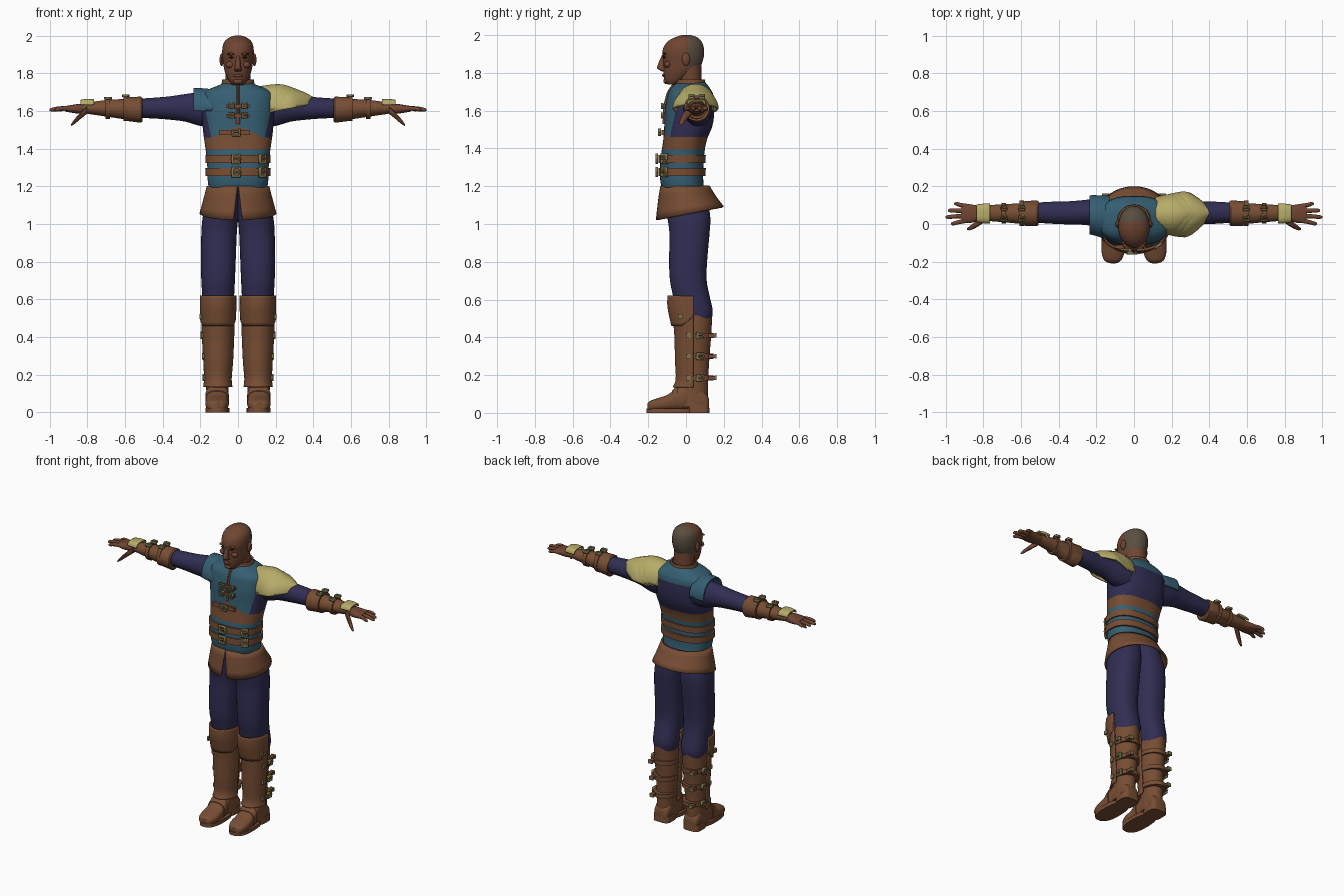
import bpy, bmesh, math
from mathutils import Vector

cube = bpy.data.objects.get("Cube")
if cube:
    bpy.data.objects.remove(cube, do_unlink=True)


def material(name, *rgb):
    m = bpy.data.materials.new(name)
    m.use_nodes = True
    m.diffuse_color = (*rgb, 1)
    node = next(n for n in m.node_tree.nodes if n.type == 'BSDF_PRINCIPLED')
    node.inputs["Base Color"].default_value = (*rgb, 1)
    node.inputs["Roughness"].default_value = 0.8
    return m


skin = material("brown_skin", .16, .06, .032)
hair = material("cropped_hair", .10, .075, .05)
leather = material("leather", .185, .075, .034)
navy = material("navy_cloth", .03, .027, .085)
teal = material("teal_cloth", .036, .115, .17)
gold = material("pale_gold", .47, .41, .14)
brass = material("old_brass", .20, .18, .075)
dark = material("dark_eye", .02, .014, .01)


def finish(bm, name, mats, mirror=False, solid=0.0, rule=None):
    """Turn a bmesh into an object with sharp creases, colours and modifiers."""
    bmesh.ops.recalc_face_normals(bm, faces=bm.faces)
    for f in bm.faces:
        f.smooth = True
        if rule:
            f.material_index = rule(f.calc_center_median())
    for e in bm.edges:
        e.smooth = e.calc_face_angle(0) < 0.65
    mesh = bpy.data.meshes.new(name)
    bm.to_mesh(mesh)
    bm.free()
    for m in mats if isinstance(mats, list) else [mats]:
        mesh.materials.append(m)
    ob = bpy.data.objects.new(name, mesh)
    bpy.context.collection.objects.link(ob)
    if solid:
        mod = ob.modifiers.new("thickness", 'SOLIDIFY')
        mod.thickness, mod.offset = solid, 0
    if mirror:
        ob.modifiers.new("mirror", 'MIRROR')
    return ob


def smooth_rings(rings, steps):
    """Catmull-Rom interpolation between cross-sections."""
    out, last = [], len(rings) - 1
    for i in range(last):
        p = [rings[min(max(i + k, 0), last)] for k in (-1, 0, 1, 2)]
        for s in range(steps):
            t = s / steps
            out.append([b + t * ((c - a) + t * ((2*a - 5*b + 4*c - d) + t * (3*b - a - 3*c + d))) / 2
                        if steps > 1 else b for a, b, c, d in zip(*p)])
    return out + [rings[last]]


def loft(name, mats, rings, axis='Z', n=32, steps=4, power=2.0, shell=0.0,
         cuts=(), slices=(), mirror=False, rule=None):
    """Rings are (position on axis, a min, a max, b min, b max)."""
    bm, loops = bmesh.new(), []
    for t, a0, a1, b0, b1 in smooth_rings(rings, steps):
        loop = []
        for i in range(n):
            ang = math.tau * (i + .5) / n
            ca, sa = math.cos(ang), math.sin(ang)
            a = (a0 + a1) / 2 + (a1 - a0) / 2 * math.copysign(abs(ca) ** (2 / power), ca)
            b = (b0 + b1) / 2 + (b1 - b0) / 2 * math.copysign(abs(sa) ** (2 / power), sa)
            loop.append(bm.verts.new({'X': (t, a, b), 'Y': (a, t, b), 'Z': (a, b, t)}[axis]))
        loops.append(loop)
    for lo, hi in zip(loops, loops[1:]):
        for i in range(n):
            j = (i + 1) % n
            bm.faces.new((lo[i], lo[j], hi[j], hi[i]))
    if not shell:
        bm.faces.new(loops[0])
        bm.faces.new(loops[-1])
    for planes, clear in ((cuts, True), (slices, False)):
        for co, no in planes:
            bmesh.ops.bisect_plane(bm, geom=bm.verts[:] + bm.edges[:] + bm.faces[:],
                                   plane_co=co, plane_no=no, clear_outer=clear)
    return finish(bm, name, mats, mirror, shell, rule)


def ball(name, mat, centre, radii, mirror=False):
    bm = bmesh.new()
    bmesh.ops.create_uvsphere(bm, u_segments=16, v_segments=10, radius=1)
    for v in bm.verts:
        v.co = Vector(centre) + Vector(a * b for a, b in zip(v.co, radii))
    finish(bm, name, mat, mirror)


def box(name, mat, centre, size, mirror=False):
    bm = bmesh.new()
    bmesh.ops.create_cube(bm, size=1)
    for v in bm.verts:
        v.co = Vector(centre) + Vector(a * b for a, b in zip(v.co, size))
    finish(bm, name, mat, mirror)


def buckle(name, centre, u, v, mirror=False):
    """Open rectangular frame spanned by half-vectors u and v, with a prong."""
    bm = bmesh.new()
    c, u, v = Vector(centre), Vector(u), Vector(v)
    corners = [(1, 1), (-1, 1), (-1, -1), (1, -1)]
    outer = [bm.verts.new(c + u * a + v * b) for a, b in corners]
    inner = [bm.verts.new(c + u * a * .6 + v * b * .6) for a, b in corners]
    for i in range(4):
        j = (i + 1) % 4
        bm.faces.new((outer[i], outer[j], inner[j], inner[i]))
    bm.faces.new([bm.verts.new(c + u * a * 1.2 + v * b * .15) for a, b in corners])
    finish(bm, name, brass, mirror, 0.014)


# Head, neck and face
loft("head", [skin, hair], [
    (1.738, -.03, .03, -.095, -.05), (1.755, -.045, .045, -.112, -.01),
    (1.79, -.063, .063, -.118, .04), (1.82, -.073, .073, -.12, .07),
    (1.86, -.08, .08, -.12, .088), (1.90, -.084, .084, -.126, .096),
    (1.94, -.082, .082, -.117, .093), (1.97, -.07, .07, -.092, .08),
    (1.99, -.045, .045, -.055, .056), (2, -.015, .015, -.02, .025)],
    n=48, slices=[((0, .01, 0), (0, 1, 0)), ((0, 0, 1.825), (0, 0, 1))],
    rule=lambda c: int(c.y > .01 and c.z > 1.825))
loft("neck", skin, [(1.66, -.075, .075, -.05, .1), (1.74, -.066, .066, -.042, .085),
                    (1.84, -.066, .066, -.05, .082)])
loft("nose", skin, [(1.808, -.01, .01, -.128, -.1), (1.815, -.02, .02, -.14, -.1),
                    (1.83, -.017, .017, -.154, -.1), (1.895, -.009, .009, -.127, -.1)], n=16)
ball("ears", skin, (.087, .0, 1.872), (.011, .022, .034), True)
ball("brows", skin, (.034, -.114, 1.902), (.026, .012, .007), True)
ball("eyes", dark, (.034, -.114, 1.884), (.014, .008, .005), True)
ball("cheeks", skin, (.042, -.098, 1.845), (.024, .018, .018), True)
ball("lips", skin, (0, -.118, 1.787), (.026, .009, .008))
ball("chin", skin, (0, -.104, 1.757), (.026, .016, .016))


# Torso, painted as tunic, waistband and shirt
def tunic_rule(c):
    if c.z < 1.195:
        return 0
    if c.z < 1.395:
        return 1
    if c.z < 1.46 or (c.y < -.03 and c.z < 1.52 - .45 * abs(c.x)):
        return 2
    return int(c.z > 1.66 or c.y < -.05 + .22 * (c.z - 1.62))


torso = [(1.17, .15, -.12, .1), (1.22, .16, -.135, .092), (1.3, .163, -.138, .092),
         (1.38, .17, -.13, .098), (1.45, .18, -.12, .112), (1.52, .188, -.115, .14),
         (1.6, .193, -.112, .15), (1.68, .192, -.098, .145), (1.71, .165, -.085, .132),
         (1.735, .105, -.065, .115), (1.75, .075, -.045, .1)]
loft("torso", [navy, teal, leather], [(z, -w, w, f, b) for z, w, f, b in torso], n=64,
     power=2.4, rule=tunic_rule,
     slices=[((0, 0, h), (0, 0, 1)) for h in (1.195, 1.395, 1.46, 1.66)]
     + [((0, 0, 1.52), (s * .45, 0, 1)) for s in (1, -1)] + [((0, -.05, 1.62), (0, 1, -.22))])
loft("collar", leather, [(1.715, -.1, .1, -.07, .115), (1.74, -.084, .084, -.054, .1),
                         (1.765, -.08, .08, -.05, .096)], shell=.01)
loft("placket", leather, [(1.53, -.01, .01, -.124, -.1), (1.62, -.01, .01, -.12, -.09),
                          (1.7, -.01, .01, -.1, -.06), (1.745, -.01, .01, -.068, -.03)], n=12)
for z in (1.625, 1.575):
    box("chest_strap", leather, (0, -.116, z), (.12, .014, .02))
    for x in (-.035, .035):
        buckle("chest_buckle", (x, -.126, z), (.016, 0, 0), (0, 0, .016))
box("waist_strap", leather, (-.02, -.12, 1.485), (.16, .018, .026))
buckle("waist_buckle", (-.01, -.14, 1.485), (.022, 0, 0), (0, 0, .02))

# Belts around the waist
for z in (1.345, 1.275):
    loft("belt", leather, [(z - .021, -.172, .172, -.147, .103), (z + .021, -.174, .174, -.145, .105)],
         n=64, steps=1, power=2.4)
    buckle("belt_buckle", (-.01, -.154, z), (.024, 0, 0), (0, 0, .027))
    buckle("side_belt_buckle", (.13, -.115, z), (.018, .014, 0), (0, 0, .027))

# Flared skirt, split at the front with a sloping hem
bm, rows, count = bmesh.new(), [], 64
for k in (0, .25, .5, .75, 1):
    row, gap = [], .015 + .1 * k
    for i in range(count + 1):
        ang = -math.pi / 2 + gap + (math.tau - 2 * gap) * i / count
        y = -.005 + .032 * k ** 1.2 * .8 + (.125 + .05 * k) * math.sin(ang)
        hem = 1.02 + .07 * (y + .16) / .355
        row.append(bm.verts.new(((.16 + .038 * k) * math.cos(ang), y, 1.2 + (hem - 1.2) * k)))
    rows.append(row)
for lo, hi in zip(rows, rows[1:]):
    for i in range(count):
        bm.faces.new((lo[i], lo[i + 1], hi[i + 1], hi[i]))
finish(bm, "skirt", leather, solid=.012)

# Trousers
loft("trouser_legs", navy, [
    (1.18, 0, .148, -.1, .1), (1.05, -.002, .185, -.1, .128), (.95, .006, .195, -.088, .125),
    (.8, .012, .197, -.09, .112), (.7, .016, .195, -.085, .11), (.62, .02, .19, -.07, .125),
    (.54, .022, .188, -.06, .142), (.49, .03, .18, -.03, .132)], power=2.3, mirror=True)

# Boots with shin and knee guards
loft("boot_shafts", leather, [
    (.52, .028, .185, -.04, .14), (.4, .03, .183, -.045, .133), (.3, .033, .176, -.045, .125),
    (.18, .045, .172, -.04, .118), (.1, .052, .168, -.045, .118), (.03, .052, .168, -.05, .118)],
    mirror=True)
loft("shin_guards", leather, [
    (.6, .018, .192, -.075, .14), (.42, .024, .188, -.058, .14), (.28, .03, .18, -.054, .13),
    (.18, .038, .176, -.05, .125), (.135, .034, .18, -.066, .13)],
    shell=.01, cuts=[((0, .04, 0), (0, 1, 0))], mirror=True)
loft("knee_guards", leather, [
    (.62, .014, .197, -.092, .14), (.56, .014, .197, -.093, .14), (.46, .018, .195, -.072, .14)],
    shell=.012, cuts=[((0, .04, 0), (0, 1, 0)), ((0, .04, .51), (0, .8, -1))], mirror=True)
loft("feet", leather, [
    (-.205, .085, .14, .012, .05), (-.19, .066, .16, .01, .064), (-.15, .05, .172, .01, .078),
    (-.1, .05, .172, .01, .095), (-.05, .054, .168, .01, .13), (0, .055, .166, .01, .16),
    (.06, .055, .166, .01, .15), (.11, .06, .16, .01, .1), (.122, .075, .145, .012, .07)],
    axis='Y', power=2.6, mirror=True)
loft("soles", leather, [(0, .046, .174, -.21, .05), (.024, .046, .174, -.21, .05)],
     steps=1, power=2.6, mirror=True)
loft("heels", leather, [(0, .052, .17, .01, .125), (.045, .052, .17, .01, .122)],
     steps=1, power=4, mirror=True)
loft("instep_straps", leather, [(-.075, .048, .174, .01, .116), (-.045, .048, .174, .01, .145)],
     axis='Y', steps=1, power=2.6, mirror=True)
for z, x in ((.41, .186), (.3, .18), (.185, .176)):
    loft("boot_strap", leather, [(z - .014, .21 - x, x + .006, -.04, .145),
                                 (z + .014, .21 - x, x + .006, -.04, .145)], steps=1, mirror=True,
         cuts=[((0, .03, 0), (0, -1, 0))])
    buckle("boot_buckle", (x + .005, .075, z), (0, .02, 0), (0, 0, .019), True)
    box("boot_stud", brass, (x + .004, .012, z), (.014, .026, .026), True)
    box("strap_tip", leather, (x - .03, .138, z), (.026, .036, .02), True)
    box("strap_tip_cap", brass, (x - .03, .158, z), (.03, .008, .024), True)
box("knee_stud", brass, (.198, -.03, .51), (.012, .026, .026), True)

# Sleeves and bracers
loft("sleeves", navy, [
    (.13, -.02, .14, 1.515, 1.7), (.2, -.012, .135, 1.52, 1.7), (.28, -.004, .126, 1.543, 1.69),
    (.36, -.002, .12, 1.553, 1.678), (.45, .002, .118, 1.56, 1.67), (.53, .008, .112, 1.562, 1.665)],
    axis='X', mirror=True)
loft("bracers", leather, [
    (.508, -.006, .122, 1.545, 1.67), (.515, -.012, .126, 1.537, 1.676), (.595, -.009, .12, 1.547, 1.674),
    (.605, .001, .11, 1.556, 1.664), (.7, .01, .105, 1.57, 1.658), (.8, .018, .098, 1.585, 1.645),
    (.825, .018, .098, 1.586, 1.645)], axis='X', steps=1, mirror=True)
for x, r in ((.595, .068), (.69, .055)):
    loft("bracer_strap", leather, [(x + d, .057 - r, .057 + r, 1.613 - r, 1.613 + r)
                                   for d in (-.012, .012)], axis='X', steps=1, mirror=True)
    for y in (.03, .085):
        buckle("bracer_buckle", (x, y, 1.612 + r), (.017, 0, 0), (0, .016, 0), True)
loft("hand_plates", gold, [(.765, .006, .106, 1.6, 1.658), (.8, .008, .104, 1.6, 1.66),
                           (.835, .012, .1, 1.6, 1.655)], axis='X', power=3, shell=.008,
     cuts=[((0, 0, 1.632), (0, 0, -1))], mirror=True)

# Hands
loft("palms", skin, [(.79, .03, .09, 1.59, 1.638), (.84, .012, .1, 1.585, 1.638),
                     (.88, .004, .106, 1.59, 1.632), (.915, .008, .106, 1.596, 1.626)],
     axis='X', power=2.5, mirror=True)


def digit(name, path):
    loft(name, skin, [(x, y - r, y + r, z - r, z + r) for x, y, z, r in path],
         axis='X', n=12, mirror=True)


for name, root, tip, reach in (("index_finger", .018, .002, .972), ("middle_finger", .044, .037, 1),
                               ("ring_finger", .07, .072, .988), ("little_finger", .095, .107, .955)):
    digit(name, [(.89, root, 1.612, .013), ((.89 + reach) / 2, (root + tip) / 2, 1.613, .012),
                 (reach - .012, tip, 1.607, .01), (reach, tip, 1.605, .004)])
digit("thumb", [(.8, .025, 1.605, .02), (.835, .0, 1.575, .018),
                (.868, -.02, 1.543, .013), (.885, -.027, 1.526, .005)])

# Right shoulder cap
loft("right_shoulder_cap", teal, [
    (-.13, -.08, .146, 1.5, 1.71), (-.19, -.062, .148, 1.51, 1.716), (-.235, -.05, .148, 1.52, 1.716)],
    axis='X', shell=.01, cuts=[((-.2, 0, 1.6), (0, 0, -1))])

# Left layered shoulder plates
for i, name in enumerate(("lower", "middle", "upper")):
    dx, dz, s = -.028 * i, .011 * i, .006 * i
    loft(name + "_left_shoulder_plate", gold, [
        (x + dx, f + s, b - s, lo, hi + dz) for x, f, b, lo, hi in (
            (.17, -.05, .15, 1.5, 1.705), (.27, -.066, .168, 1.5, 1.716),
            (.34, -.025, .135, 1.52, 1.7), (.4, .04, .08, 1.6, 1.668))],
        axis='X', shell=.01, cuts=[((.27, 0, 1.612 + dz), (.2, 0, -1))])
